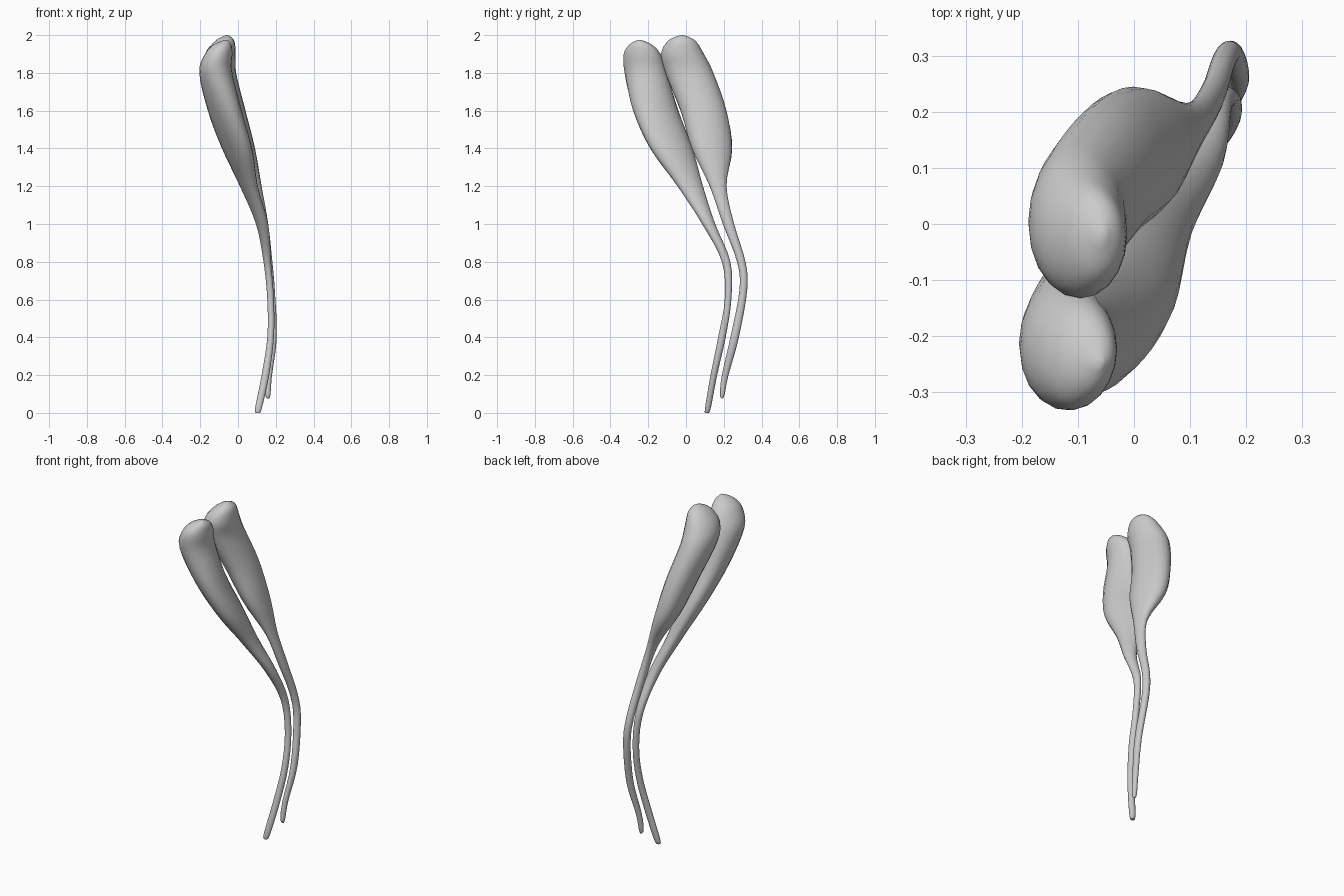
import bpy
import bmesh
from math import cos, sin, tau, radians

cube = bpy.data.objects.get("Cube")
if cube:
    bpy.data.objects.remove(cube, do_unlink=True)

SIDES = 20
STEPS = 4

# One plain grey for both pods
grey = bpy.data.materials.new("light_grey")
grey.use_nodes = True
colour = (0.6, 0.6, 0.6, 1)
grey.diffuse_color = colour
grey.node_tree.nodes["Principled BSDF"].inputs["Base Color"].default_value = colour


def spline(a, b, c, d, t):
    """Smooth value between b and c."""
    return b + 0.5 * t * (c - a + t * (2 * a - 5 * b + 4 * c - d
                                       + t * (3 * (b - c) + d - a)))


def refine(rows):
    """Add smooth in-between sections along the pod."""
    padded = [rows[0]] + rows + [rows[-1]]
    result = []
    for i in range(len(rows) - 1):
        group = padded[i:i + 4]
        for step in range(STEPS):
            result.append([spline(*values, step / STEPS) for values in zip(*group)])
    return result + [list(rows[-1])]


def build_pod(name, rows):
    """Loft slanted oval sections: height, x limits, y limits, slant."""
    bm = bmesh.new()
    rings = []
    for z, x_min, x_max, y_min, y_max, slant in refine(rows):
        cx, cy = (x_min + x_max) / 2, (y_min + y_max) / 2
        rx, ry = (x_max - x_min) / 2, (y_max - y_min) / 2
        angles = [tau * i / SIDES for i in range(SIDES)]
        rings.append([bm.verts.new((cx + rx * cos(a), cy + ry * sin(a + slant), z))
                      for a in angles])
    for low, high in zip(rings, rings[1:]):
        for i in range(SIDES):
            j = (i + 1) % SIDES
            bm.faces.new((low[i], low[j], high[j], high[i]))
    bm.faces.new(rings[0][::-1])
    bm.faces.new(rings[-1])
    bmesh.ops.recalc_face_normals(bm, faces=bm.faces)
    mesh = bpy.data.meshes.new(name)
    bm.to_mesh(mesh)
    bm.free()
    mesh.materials.append(grey)
    pod = bpy.data.objects.new(name, mesh)
    bpy.context.collection.objects.link(pod)
    bpy.ops.object.select_all(action="DESELECT")
    pod.select_set(True)
    bpy.context.view_layer.objects.active = pod
    bpy.ops.object.shade_smooth_by_angle(angle=radians(60))


# Front pod: thin curved stalk swelling into a rounded club
build_pod("front_pod", [
    (0, .1, .11, .105, .115, 0),
    (.02, .09, .125, .1, .13, 0),
    (.2, .125, .165, .13, .165, 0),
    (.4, .155, .19, .17, .21, 0),
    (.6, .155, .19, .205, .24, 0),
    (.8, .135, .175, .19, .235, 0),
    (1, .095, .16, .085, .155, -.1),
    (1.2, .01, .105, -.045, .09, -.3),
    (1.4, -.085, .075, -.19, .035, -.4),
    (1.6, -.16, .02, -.28, -.04, -.3),
    (1.8, -.205, -.03, -.325, -.1, 0),
    (1.9, -.175, -.03, -.33, -.135, .1),
    (1.95, -.13, -.035, -.3, -.18, .1),
    (1.975, -.07, -.055, -.255, -.24, 0),
])

# Back pod: same habit, with a narrower neck and fuller shoulder
build_pod("back_pod", [
    (.075, .155, .165, .19, .195, 0),
    (.1, .145, .172, .18, .205, 0),
    (.2, .15, .18, .19, .225, 0),
    (.4, .17, .205, .235, .28, 0),
    (.65, .155, .195, .283, .324, 0),
    (.8, .14, .182, .27, .315, 0),
    (1, .115, .16, .195, .255, 0),
    (1.2, .07, .125, .125, .215, -.1),
    (1.4, -.05, .09, .03, .245, -.25),
    (1.6, -.125, .04, -.03, .215, -.1),
    (1.8, -.185, -.01, -.11, .145, 0),
    (1.9, -.175, -.012, -.132, .095, 0),
    (1.97, -.12, -.02, -.095, .05, 0),
    (2, -.065, -.05, -.03, -.01, 0),
])
